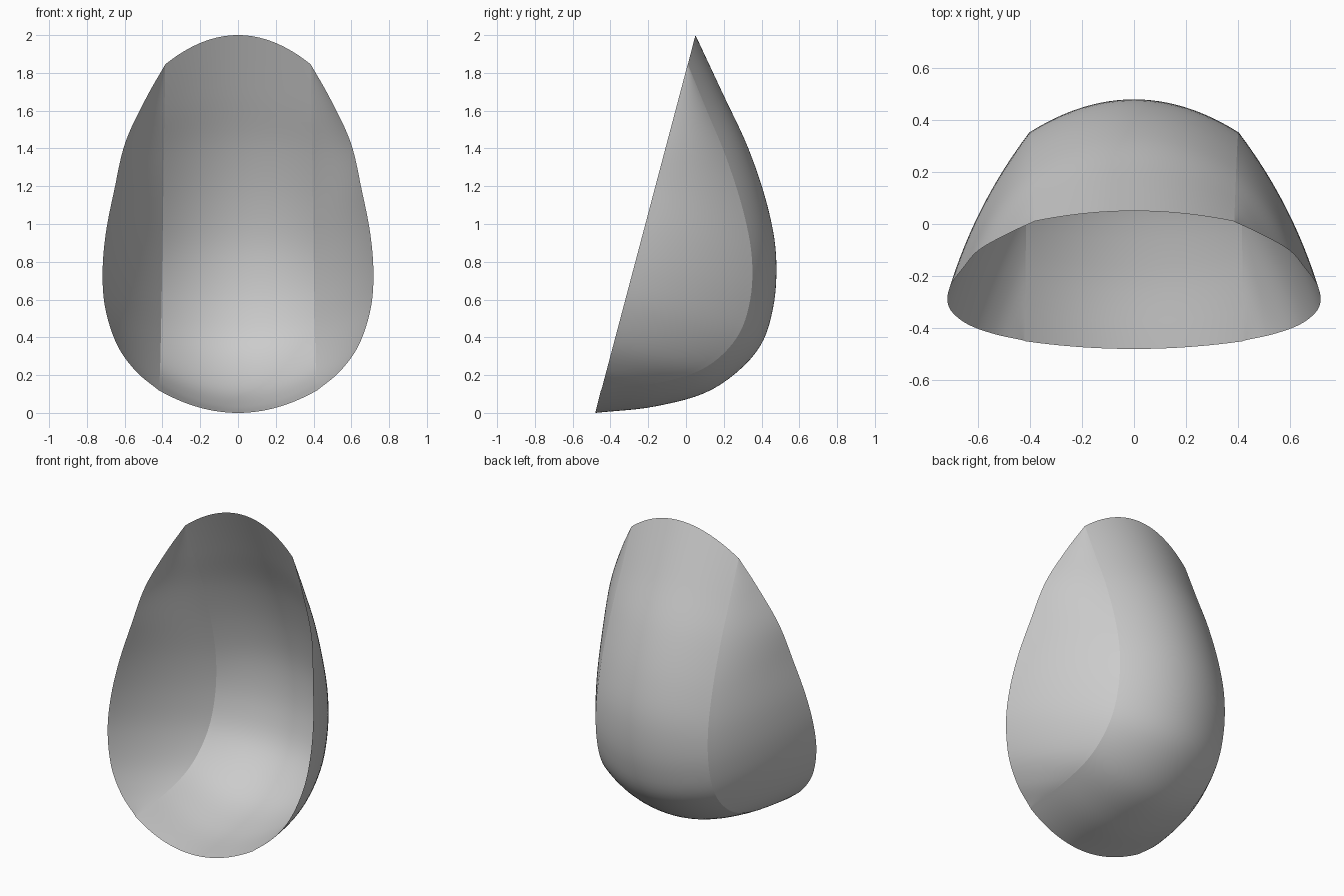
import bpy
import math
from mathutils import Vector

cube = bpy.data.objects.get("Cube")
if cube:
    bpy.data.objects.remove(cube)

STEPS = 6    # samples per curve span
ACROSS = 16  # strips across a panel

mat = bpy.data.materials.new("light grey")
mat.use_nodes = True
GREY = (0.6, 0.6, 0.6, 1)
mat.diffuse_color = GREY
mat.node_tree.nodes["Principled BSDF"].inputs["Base Color"].default_value = GREY


def smooth_curve(points):
    """Spline through the given points."""
    p = [Vector(q) for q in points]
    p = [2 * p[0] - p[1]] + p + [2 * p[-1] - p[-2]]
    out = []
    for a, b, c, d in zip(p, p[1:], p[2:], p[3:]):
        for k in range(STEPS):
            t = k / STEPS
            out.append(b + 0.5 * t * (c - a + t * (2 * a - 5 * b + 4 * c - d
                                                   + t * (3 * (b - c) + d - a))))
    return out + [p[-2]]


def panel(name, rows, flip=False):
    """Smooth sheet through a grid of points."""
    n = len(rows[0])
    verts = [v for row in rows for v in row]
    faces = []
    for i in range(len(rows) - 1):
        for j in range(n - 1):
            f = [i * n + j, i * n + j + 1, (i + 1) * n + j + 1, (i + 1) * n + j]
            faces.append(f[::-1] if flip else f)
    mesh = bpy.data.meshes.new(name)
    mesh.from_pydata(verts, [], faces)
    mesh.materials.append(mat)
    mesh.shade_smooth()
    obj = bpy.data.objects.new(name, mesh)
    bpy.context.collection.objects.link(obj)


# Centre line of the back, (y, z) from top to bottom
centre = smooth_curve([(.05, 2), (.195, 1.69), (.33, 1.4), (.43, 1.1), (.477, .83),
                       (.46, .55), (.37, .32), (.14, .125), (-.16, .035), (-.48, 0)])
# Crease between back and side, (y, z)
crease = smooth_curve([(.01, 1.845), (.11, 1.6), (.21, 1.36), (.3, 1.08), (.348, .83),
                       (.34, .6), (.27, .4), (.11, .245), (-.12, .165), (-.45, .12)])
# Side of the open rim, (x, z)
rim = smooth_curve([(.385, 1.845), (.49, 1.66), (.597, 1.43), (.655, 1.18), (.7, .95),
                    (.717, .74), (.702, .55), (.64, .36), (.54, .22), (.42, .12)])

last = len(centre) - 1
crease3 = [Vector((.385 + .035 * i / last, c.x, c.y)) for i, c in enumerate(crease)]
# The rim lies in one slanting plane
rim3 = [Vector((r.x, -.48 + .265 * r.y, r.y)) for r in rim]

# Back panel, bowed from crease to crease
back = []
for i in range(last + 1):
    row = []
    for k in range(-ACROSS, ACROSS + 1):
        s = k / ACROSS
        yz = centre[i].lerp(crease[i], s * s)
        row.append(Vector((s * crease3[i].x, yz.x, yz.y)))
    back.append(row)
panel("back_panel", back, flip=True)

# Side panels, slightly bulging from crease to rim
for name, side in (("left_side_panel", 1), ("right_side_panel", -1)):
    rows = []
    for i in range(last + 1):
        row = []
        swell = .03 * math.sin(math.pi * i / last)
        for k in range(ACROSS + 1):
            v = k / ACROSS
            p = crease3[i].lerp(rim3[i], v) + Vector((.9, .44, 0)) * swell * 4 * v * (1 - v)
            row.append(Vector((side * p.x, p.y, p.z)))
        rows.append(row)
    panel(name, rows, flip=side > 0)
